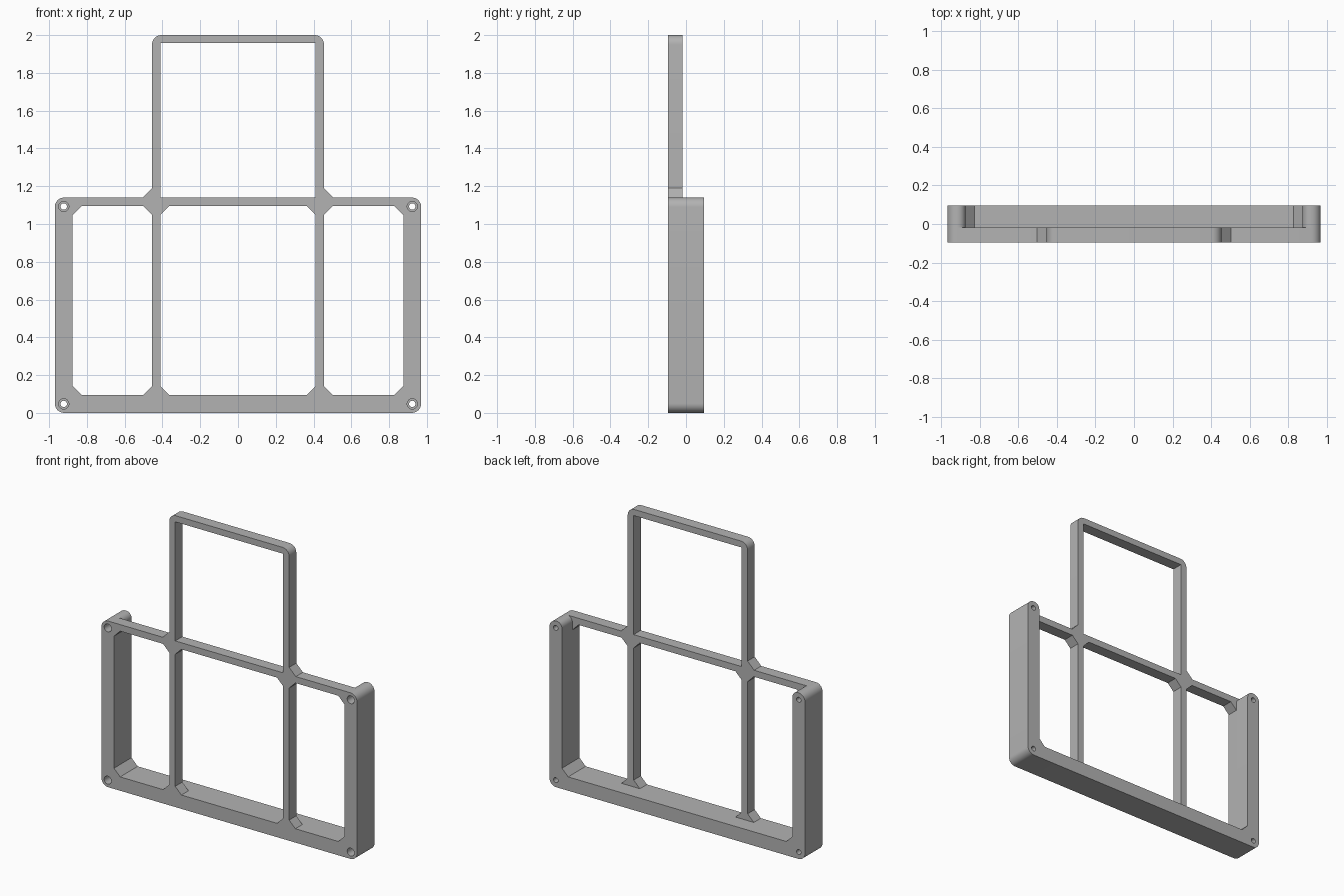
import bpy
import bmesh
from math import cos, sin, pi, radians
from mathutils import Matrix, Vector

cube = bpy.data.objects.get("Cube")
if cube:
    bpy.data.objects.remove(cube, do_unlink=True)

GREY = (0.45, 0.45, 0.45, 1.0)
mat = bpy.data.materials.new("plain_grey")
mat.use_nodes = True
mat.diffuse_color = GREY
bsdf = next(n for n in mat.node_tree.nodes if n.type == "BSDF_PRINCIPLED")
bsdf.inputs["Base Color"].default_value = GREY

FRONT, STEP, BACK = -0.095, -0.018, 0.095   # depth of the two layers
W, H = 0.97, 1.14                           # half width and height of lower frame
POST_IN, POST_OUT = 0.41, 0.455             # inner and outer face of a post
SIDE, FLOOR, LINTEL = 0.875, 0.095, 1.095   # inner faces of the lower frame
CH, R = 0.047, 0.05                         # chamfer and corner radius


def rounded(points, steps=8):
    """Outline from (x, z, radius) corners; radius 0 stays sharp."""
    out = []
    for i, (x, z, r) in enumerate(points):
        p = Vector((x, z))
        if not r:
            out.append(p)
            continue
        a = (Vector(points[i - 1][:2]) - p).normalized()
        b = (Vector(points[(i + 1) % len(points)][:2]) - p).normalized()
        centre = p + (a + b) * r            # right-angled corners only
        for k in range(steps + 1):
            t = k / steps * pi / 2
            out.append(centre - b * r * cos(t) - a * r * sin(t))
    return out


def mirrored(half):
    return rounded(half + [(-x, z, r) for x, z, r in reversed(half)])


def window(x0, x1, z0, z1, c):
    """Rectangle with all corners cut at 45 degrees."""
    return [Vector(p) for p in (
        (x0 + c, z0), (x1 - c, z0), (x1, z0 + c), (x1, z1 - c),
        (x1 - c, z1), (x0 + c, z1), (x0, z1 - c), (x0, z0 + c))]


def screw_holes(radius):
    m = (W - SIDE) / 2
    return [[Vector((s * (W - m) + radius * cos(k * pi / 16),
                     z + radius * sin(k * pi / 16))) for k in range(32)]
            for s in (-1, 1) for z in (m, H - m)]


def plate(name, outlines, y0, y1):
    """Extrude outlines (first outer, rest openings) from y0 to y1."""
    curve = bpy.data.curves.new(name + "_profile", "CURVE")
    curve.dimensions = "2D"
    curve.fill_mode = "BOTH"
    curve.extrude = (y1 - y0) / 2
    for pts in outlines:
        spline = curve.splines.new("POLY")
        spline.points.add(len(pts) - 1)
        for sp, p in zip(spline.points, pts):
            sp.co = (p.x, p.y, 0, 1)
        spline.use_cyclic_u = True
    temp = bpy.data.objects.new(name + "_profile", curve)
    bpy.context.collection.objects.link(temp)
    bpy.context.view_layer.update()
    deps = bpy.context.evaluated_depsgraph_get()
    mesh = bpy.data.meshes.new_from_object(temp.evaluated_get(deps))
    bpy.data.objects.remove(temp, do_unlink=True)

    mesh.transform(Matrix.Translation((0, (y0 + y1) / 2, 0))
                   @ Matrix.Rotation(radians(90), 4, "X"))
    bm = bmesh.new()
    bm.from_mesh(mesh)
    bmesh.ops.remove_doubles(bm, verts=bm.verts, dist=1e-5)
    bmesh.ops.recalc_face_normals(bm, faces=bm.faces)
    bm.to_mesh(mesh)
    bm.free()
    mesh.name = name
    mesh.materials.clear()
    mesh.materials.append(mat)
    obj = bpy.data.objects.new(name, mesh)
    bpy.context.collection.objects.link(obj)
    bpy.ops.object.select_all(action="DESELECT")
    obj.select_set(True)
    bpy.context.view_layer.objects.active = obj
    bpy.ops.object.shade_smooth_by_angle(angle=radians(30))
    return obj


# Thin front grid with the tall upper loop, braced joints and wide screw recesses
silhouette = mirrored([(W, 0, R), (W, H, R), (POST_OUT + R, H, 0),
                       (POST_OUT, H + R, 0), (POST_OUT, 2.0, R)])
loop = [Vector(p) for p in ((-POST_IN, H), (POST_IN, H),
                            (POST_IN, 1.957), (-POST_IN, 1.957))]
openings = [loop,
            window(-POST_IN, POST_IN, FLOOR, LINTEL, CH),
            window(POST_OUT, SIDE, FLOOR, LINTEL, CH),
            window(-SIDE, -POST_OUT, FLOOR, LINTEL, CH)]
plate("front_grid", [silhouette] + openings + screw_holes(0.027), FRONT, STEP)

# Deep open-topped channel behind the grid with narrow screw holes
channel = mirrored([(W, 0, R), (W, H, R), (SIDE, H, 0.04),
                    (SIDE, FLOOR + CH, 0), (SIDE - CH, FLOOR, 0)])
plate("rear_channel", [channel] + screw_holes(0.017), STEP, BACK)
